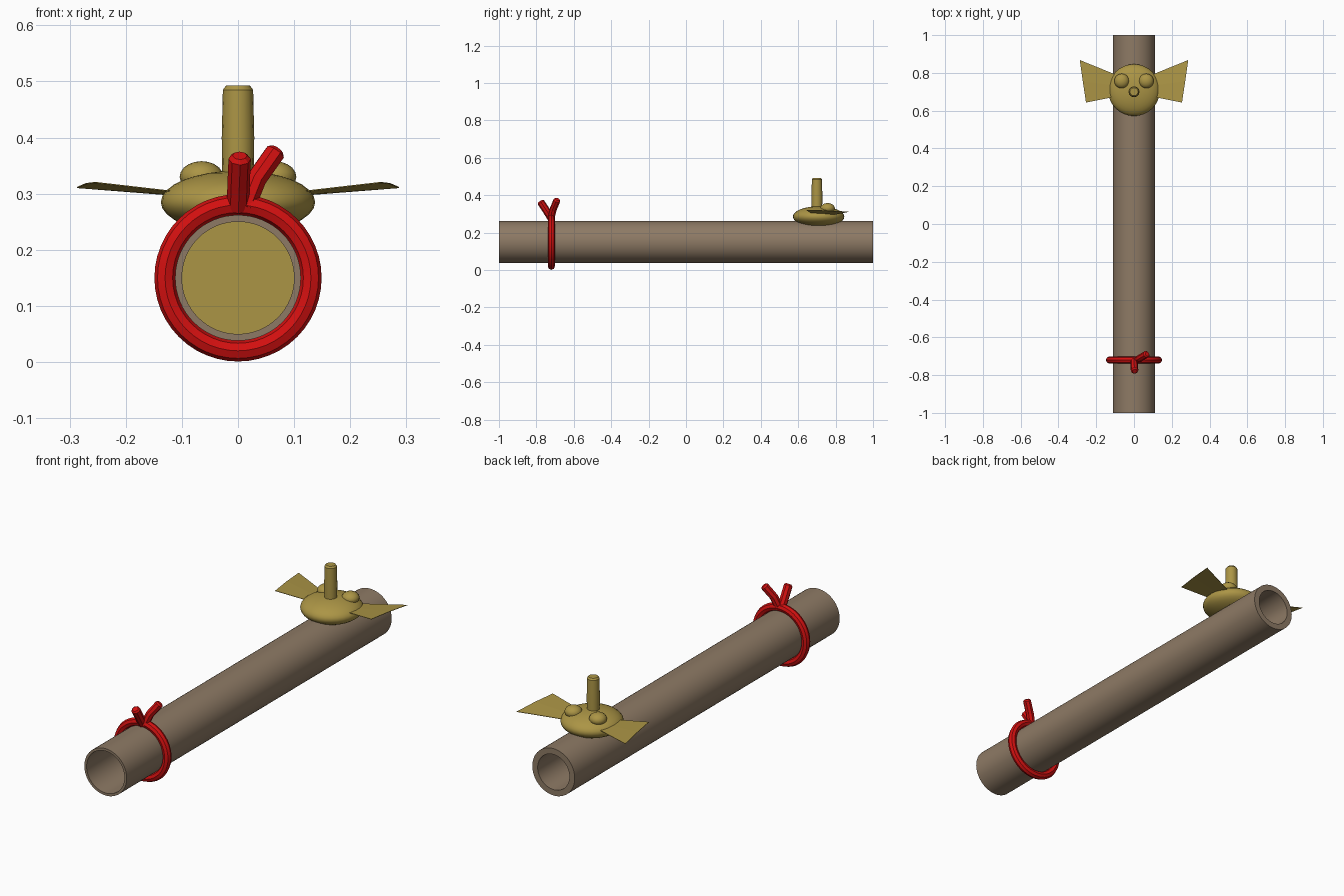
import bpy, bmesh, math
from mathutils import Vector, Matrix

if "Cube" in bpy.data.objects:
    bpy.data.objects.remove(bpy.data.objects["Cube"])


def material(name, color):
    m = bpy.data.materials.new(name)
    m.diffuse_color = (*color, 1)
    m.use_nodes = True
    m.node_tree.nodes["Principled BSDF"].inputs["Base Color"].default_value = m.diffuse_color
    return m


BROWN = material("brown_wood", (0.27, 0.195, 0.13))
OLIVE = material("olive_gold", (0.41, 0.30, 0.06))
RED = material("red_cord", (0.65, 0.005, 0.005))


def finish(name, bm, mat, smooth=None):
    bmesh.ops.recalc_face_normals(bm, faces=bm.faces)
    me = bpy.data.meshes.new(name)
    bm.to_mesh(me)
    bm.free()
    me.materials.append(mat)
    ob = bpy.data.objects.new(name, me)
    bpy.context.collection.objects.link(ob)
    if smooth:
        bpy.ops.object.select_all(action='DESELECT')
        ob.select_set(True)
        bpy.context.view_layer.objects.active = ob
        bpy.ops.object.shade_smooth_by_angle(angle=math.radians(smooth))
    return ob


def lathe(name, profile, mat, place, n=64, closed=False):
    """Spin (radius, height) points round z, then place."""
    bm = bmesh.new()
    rings = [[bm.verts.new((r * math.cos(2 * math.pi * i / n), r * math.sin(2 * math.pi * i / n), h))
              for i in range(n)] for r, h in profile]
    pairs = list(zip(rings, rings[1:]))
    if closed:
        pairs.append((rings[-1], rings[0]))
    else:
        bm.faces.new(rings[0])
        bm.faces.new(rings[-1])
    for a, b in pairs:
        for i in range(n):
            j = (i + 1) % n
            bm.faces.new((a[i], a[j], b[j], b[i]))
    bm.transform(place)
    return finish(name, bm, mat, 32)


def along_y(y):
    return Matrix.Translation((0, y, 0.15)) @ Matrix.Rotation(-math.pi / 2, 4, 'X')


def ellipsoid(name, center, radii, mat, u=32, v=16):
    bm = bmesh.new()
    bmesh.ops.create_uvsphere(bm, u_segments=u, v_segments=v, radius=1)
    bm.transform(Matrix.Translation(center) @ Matrix.Diagonal((*radii, 1)))
    return finish(name, bm, mat, 40)


def cord(name, points, radius, mat, n=8):
    """Faceted cord swept along points, with a blunt tapered tip."""
    bm = bmesh.new()
    pts = [Vector(p) for p in points]
    d = (pts[-1] - pts[-2]).normalized()
    pts.append(pts[-1] + d * 0.007)
    rings = []
    for k, p in enumerate(pts):
        t = (pts[min(k + 1, len(pts) - 1)] - pts[max(k - 1, 0)]).normalized()
        q = t.to_track_quat('Z', 'Y')
        r = radius * (0.65 if k == len(pts) - 1 else 1)
        rings.append([bm.verts.new(p + q @ Vector((r * math.cos(2 * math.pi * i / n),
                                                   r * math.sin(2 * math.pi * i / n), 0)))
                      for i in range(n)])
    bm.faces.new(rings[0])
    bm.faces.new(rings[-1])
    for a, b in zip(rings, rings[1:]):
        for i in range(n):
            j = (i + 1) % n
            bm.faces.new((a[i], a[j], b[j], b[i]))
    return finish(name, bm, mat)


# Hollow tube: wide bore at the front, narrower chamber at the back
lathe("tube", [(0.112, -1), (0.112, 1), (0.084, 1), (0.084, 0.62), (0.1, 0.62), (0.1, -1)],
      BROWN, along_y(0), closed=True)
# Plug closing the bore under the block
lathe("plug", [(0.1, 0.52), (0.1, 0.6)], OLIVE, along_y(0))

# Cord ring round the tube
tie = [(0.13 + 0.019 * math.cos(math.pi * k / 4), 0.019 * math.sin(math.pi * k / 4)) for k in range(8)]
lathe("cord_ring", tie, RED, along_y(-0.72), n=48, closed=True)
# Two loose cord ends
cord("cord_end_front", [(0, -0.72, 0.275), (0.001, -0.745, 0.315), (0.003, -0.776, 0.362)], 0.02, RED)
cord("cord_end_back", [(0.012, -0.722, 0.275), (0.032, -0.71, 0.325), (0.066, -0.69, 0.373)], 0.019, RED)

# Block body with upright post
ellipsoid("block_body", (0, 0.709, 0.285), (0.1375, 0.1375, 0.056), OLIVE)
lathe("post", [(0.028, 0.31), (0.029, 0.40), (0.027, 0.485), (0.021, 0.493)], OLIVE,
      Matrix.Translation((0, 0.7, 0)), n=16)

# Eyes and thin flared wings on both sides
for side, s in (("left", -1), ("right", 1)):
    ellipsoid("eye_" + side, (s * 0.065, 0.757, 0.33), (0.039, 0.039, 0.028), OLIVE, 20, 10)
    bm = bmesh.new()
    inner = [(0.08, 0.678, 0.300), (0.075, 0.73, 0.297), (0.07, 0.78, 0.294)]
    outer = [(0.254, 0.643, 0.320), (0.271, 0.755, 0.318), (0.287, 0.868, 0.311)]
    layers = []
    for dz in (0.001, -0.001):
        layers.append([[bm.verts.new((s * x, y, z + dz)) for x, y, z in row] for row in (inner, outer)])
    top, bot = layers
    for a, b in layers:
        for i in range(2):
            bm.faces.new((a[i], b[i], b[i + 1], a[i + 1]))
    for k in range(2):
        for i in range(2):
            bm.faces.new((top[k][i], top[k][i + 1], bot[k][i + 1], bot[k][i]))
    for i in (0, 2):
        bm.faces.new((top[0][i], top[1][i], bot[1][i], bot[0][i]))
    finish("wing_" + side, bm, OLIVE)
